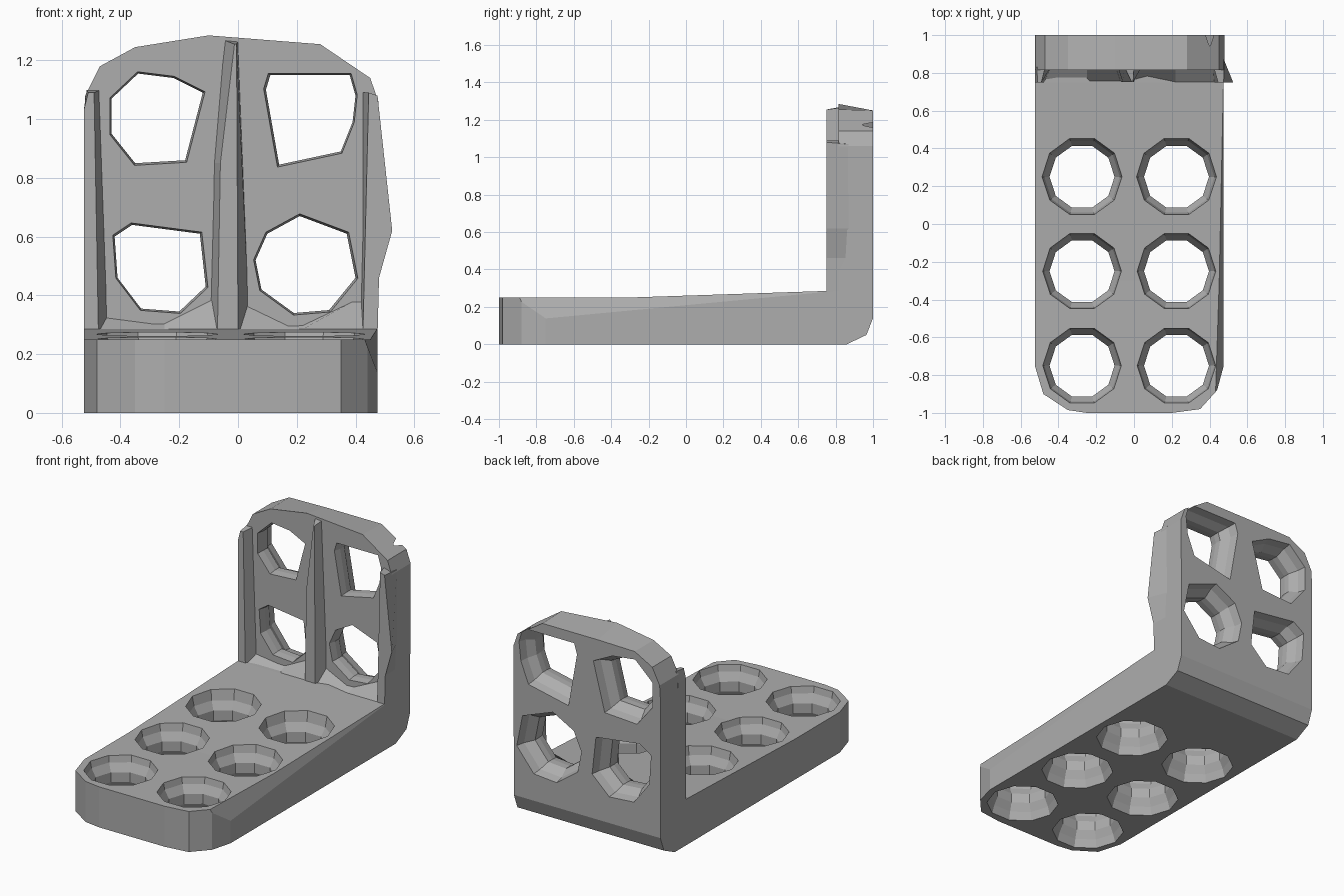
import bpy, bmesh, math
from mathutils import Vector

if "Cube" in bpy.data.objects:
    bpy.data.objects.remove(bpy.data.objects["Cube"], do_unlink=True)

GREY = bpy.data.materials.new("plain grey")
GREY.use_nodes = True
COLOUR = (0.42, 0.42, 0.42, 1)
GREY.diffuse_color = COLOUR
GREY.node_tree.nodes["Principled BSDF"].inputs["Base Color"].default_value = COLOUR


def add_loft(bm, rings):
    """Skin rings of equal length and cap both ends."""
    loops = [[bm.verts.new(p) for p in ring] for ring in rings]
    n = len(loops[0])
    for a, b in zip(loops, loops[1:]):
        for i in range(n):
            j = (i + 1) % n
            bm.faces.new((a[i], a[j], b[j], b[i]))
    bm.faces.new(loops[0])
    bm.faces.new(loops[-1])


def make(name, bm):
    bmesh.ops.recalc_face_normals(bm, faces=bm.faces)
    mesh = bpy.data.meshes.new(name)
    bm.to_mesh(mesh)
    bm.free()
    mesh.materials.append(GREY)
    obj = bpy.data.objects.new(name, mesh)
    bpy.context.collection.objects.link(obj)
    return obj


def loft(name, *rings):
    bm = bmesh.new()
    add_loft(bm, rings)
    return make(name, bm)


def upright(points, y):
    """Place a front outline at depth y."""
    return [(x, y, z) for x, z in points]


def slice_at(bm, co, no, trim=False):
    """Cut the mesh by a plane; trim removes and caps the outer side."""
    cut_geom = bmesh.ops.bisect_plane(bm, geom=bm.verts[:] + bm.edges[:] + bm.faces[:],
                                      plane_co=co, plane_no=no, clear_outer=trim)["geom_cut"]
    if trim:
        edges = [e for e in cut_geom if isinstance(e, bmesh.types.BMEdge)]
        bmesh.ops.holes_fill(bm, edges=edges, sides=0)


def cut(target, bm):
    """Subtract the holes and bake the result."""
    cutter = make("hole_cutter", bm)
    cutter.hide_render = True
    mod = target.modifiers.new("holes", "BOOLEAN")
    mod.operation, mod.solver, mod.object = "DIFFERENCE", "EXACT", cutter
    graph = bpy.context.evaluated_depsgraph_get()
    mesh = bpy.data.meshes.new_from_object(target.evaluated_get(graph))
    target.modifiers.clear()
    target.data = mesh
    bpy.data.objects.remove(cutter, do_unlink=True)


# Base slab: rounded front, gently rising top, chamfered lower back edge
outline = [(-0.525, 1), (-0.525, -0.75), (-0.48, -0.9), (-0.35, -0.985), (-0.25, -1),
           (0.2, -1), (0.35, -0.98), (0.44, -0.88), (0.475, -0.75), (0.475, 1)]
bm = bmesh.new()
add_loft(bm, [[(x, y, z) for x, y in outline] for z in (0, 0.25)])
for y in (-0.3, 0.75, 0.86, 0.965):
    slice_at(bm, (0, y, 0), (0, 1, 0))
for v in bm.verts:
    if v.co.z > 0.1:
        v.co.z += 0.035 * min(1, max(0, (v.co.y + 0.3) / 1.05))
    elif v.co.y > 0.98:
        v.co.z = 0.14
    elif v.co.y > 0.95:
        v.co.z = 0.05

# Long tapering chamfer on the +x top edge
low = Vector((0.475, -0.73, 0.14))
along = Vector((0, 1.48, 0.14))
across = Vector((-0.038, 0, 0.11))
normal = along.cross(across)
if normal.x < 0:
    normal.negate()
slice_at(bm, low, normal, trim=True)
base = make("base_slab", bm)

# Six base holes, wide at both mouths and narrow in the middle
bm = bmesh.new()
section = [(-0.02, 0.215), (0.05, 0.195), (0.1, 0.172), (0.16, 0.172), (0.21, 0.2), (0.32, 0.222)]
for cx in (-0.275, 0.225):
    for cy in (-0.75, -0.25, 0.25):
        add_loft(bm, [[(cx + r * math.cos(math.tau * i / 10),
                        cy + r * math.sin(math.tau * i / 10), z)
                       for i in range(10)] for z, r in section])
cut(base, bm)

# Back plate with an uneven arched top
arch = [(-0.525, 0.27), (-0.525, 1.0), (-0.52, 1.08), (-0.47, 1.18), (-0.35, 1.245), (-0.1, 1.285),
        (0.28, 1.255), (0.45, 1.14), (0.478, 1.06), (0.475, 0.27)]
plate = loft("back_plate", upright(arch, 0.815),
             upright([(x, min(z, 1.25)) for x, z in arch], 1))

# Four irregular windows that flare widely towards the back
windows = [
    [(-0.43, 1.07), (-0.34, 1.155), (-0.22, 1.14), (-0.12, 1.09), (-0.18, 0.86), (-0.35, 0.85), (-0.43, 0.95)],
    [(0.095, 1.1), (0.11, 1.15), (0.38, 1.15), (0.4, 1.08), (0.39, 0.99), (0.35, 0.89), (0.14, 0.845)],
    [(-0.42, 0.6), (-0.36, 0.64), (-0.13, 0.61), (-0.11, 0.43), (-0.2, 0.345), (-0.33, 0.355), (-0.41, 0.46)],
    [(0.06, 0.52), (0.1, 0.61), (0.21, 0.67), (0.37, 0.61), (0.4, 0.46), (0.31, 0.35), (0.19, 0.34), (0.08, 0.42)],
]
bm = bmesh.new()
for w in windows:
    mid = sum((Vector(p) for p in w), Vector((0, 0))) / len(w)
    add_loft(bm, [upright([mid + (Vector(p) - mid) * s for p in w], y)
                  for y, s in ((0.78, 1.08), (0.86, 1), (0.9, 1), (0.95, 1.22), (1.02, 1.33))])
cut(plate, bm)

# Side ribs in front of the plate; the +x one bulges outwards
loft("right_rib",
     upright([(-0.525, 0.26), (-0.525, 1.03), (-0.51, 1.09), (-0.49, 1.09), (-0.475, 0.26)], 0.75),
     upright([(-0.525, 0.26), (-0.525, 1.03), (-0.515, 1.1), (-0.47, 1.1), (-0.44, 0.26)], 0.83))
loft("left_rib",
     upright([(0.425, 0.26), (0.475, 0.26), (0.48, 0.46), (0.525, 0.62), (0.475, 1.08), (0.445, 1.09)], 0.75),
     upright([(0.41, 0.26), (0.475, 0.26), (0.475, 0.46), (0.476, 0.62), (0.476, 1.07), (0.41, 1.09)], 0.87))

# Thin centre rib running to the top of the arch
loft("centre_rib",
     upright([(-0.07, 0.27), (-0.06, 0.85), (-0.012, 1.255), (-0.005, 1.255), (0.0, 0.27)], 0.752),
     upright([(-0.1, 0.27), (-0.085, 0.85), (-0.05, 1.27), (0.0, 1.265), (0.04, 0.27)], 0.83))

# Sloped fillet where the plate meets the base
crest = [(-0.48, 0.34), (-0.25, 0.31), (-0.03, 0.42), (0.22, 0.3), (0.43, 0.4)]
ends = [(0.43, 0.2), (-0.48, 0.2)]
loft("corner_fillet",
     upright([(x, 0.275 + 0.01 * (x > 0)) for x, z in crest] + ends, 0.752),
     upright(crest + ends, 0.83))
